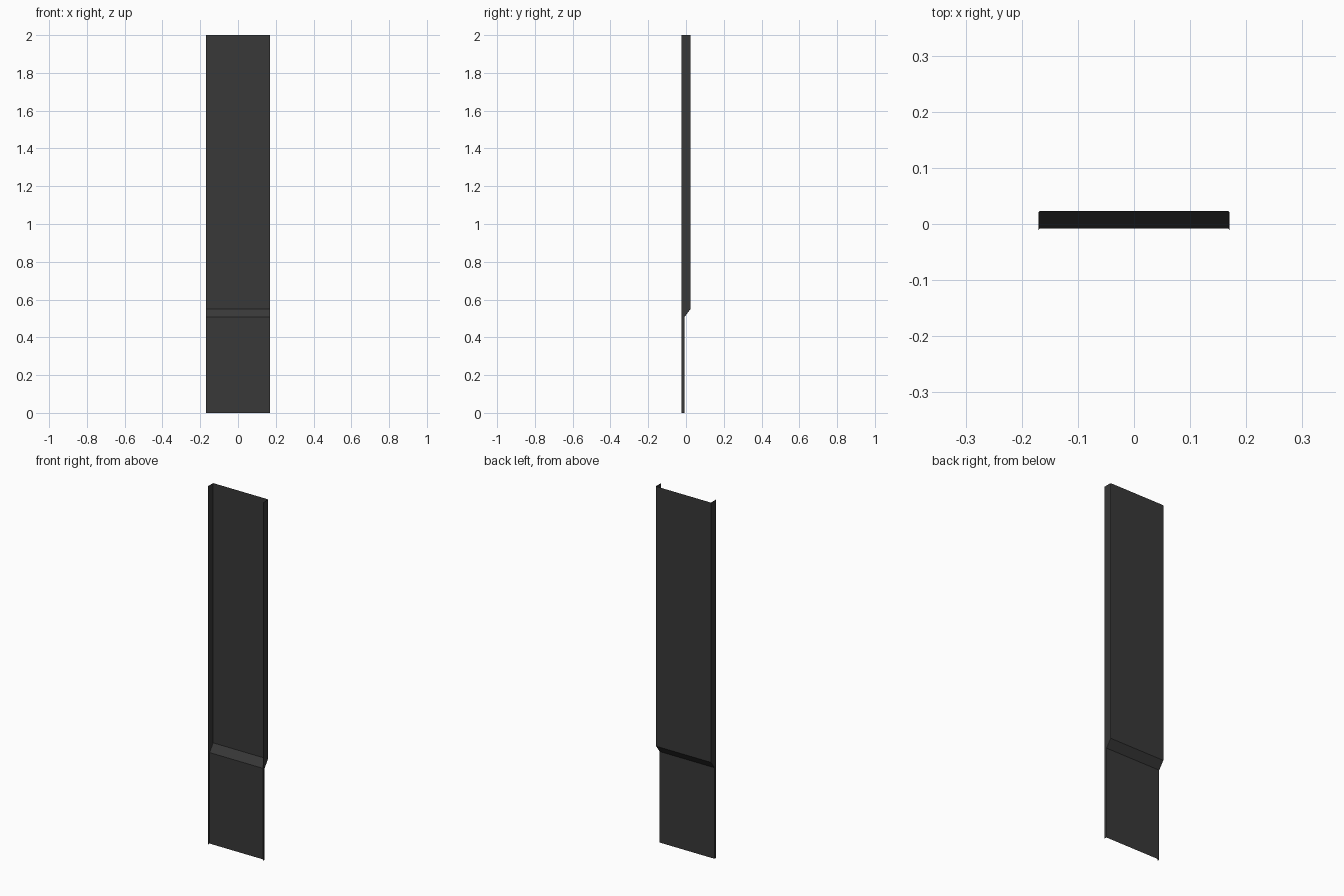
import bpy
import bmesh

if "Cube" in bpy.data.objects:
    bpy.data.objects.remove(bpy.data.objects["Cube"])

HALF_W = 0.17      # half width
FRONT = -0.0235    # free edge of the side flanges
C = 0.003          # small bent corner

# Height and panel depth: lower panel, step, upper panel
levels = [(0.0, -0.008), (0.508, -0.008), (0.55, 0.0235), (2.0, 0.0235)]


def section(depth):
    """Open channel cross-section: flange, bent corner, panel, corner, flange."""
    half = [(HALF_W, FRONT), (HALF_W, depth - C),
            (HALF_W - 0.3 * C, depth - 0.3 * C), (HALF_W - C, depth)]
    return [(-x, y) for x, y in half] + half[::-1]


# Folded sheet lofted through the levels
bm = bmesh.new()
rows = [[bm.verts.new((x, y, z)) for x, y in section(d)] for z, d in levels]
for low, high in zip(rows, rows[1:]):
    for i in range(len(low) - 1):
        bm.faces.new((low[i], low[i + 1], high[i + 1], high[i]))

mesh = bpy.data.meshes.new("folded_panel")
bm.to_mesh(mesh)
bm.free()
panel = bpy.data.objects.new("folded_panel", mesh)
bpy.context.collection.objects.link(panel)

# Dark grey finish
mat = bpy.data.materials.new("dark_grey")
mat.diffuse_color = (0.04, 0.04, 0.04, 1)
mat.use_nodes = True
mat.node_tree.nodes["Principled BSDF"].inputs["Base Color"].default_value = mat.diffuse_color
mesh.materials.append(mat)
